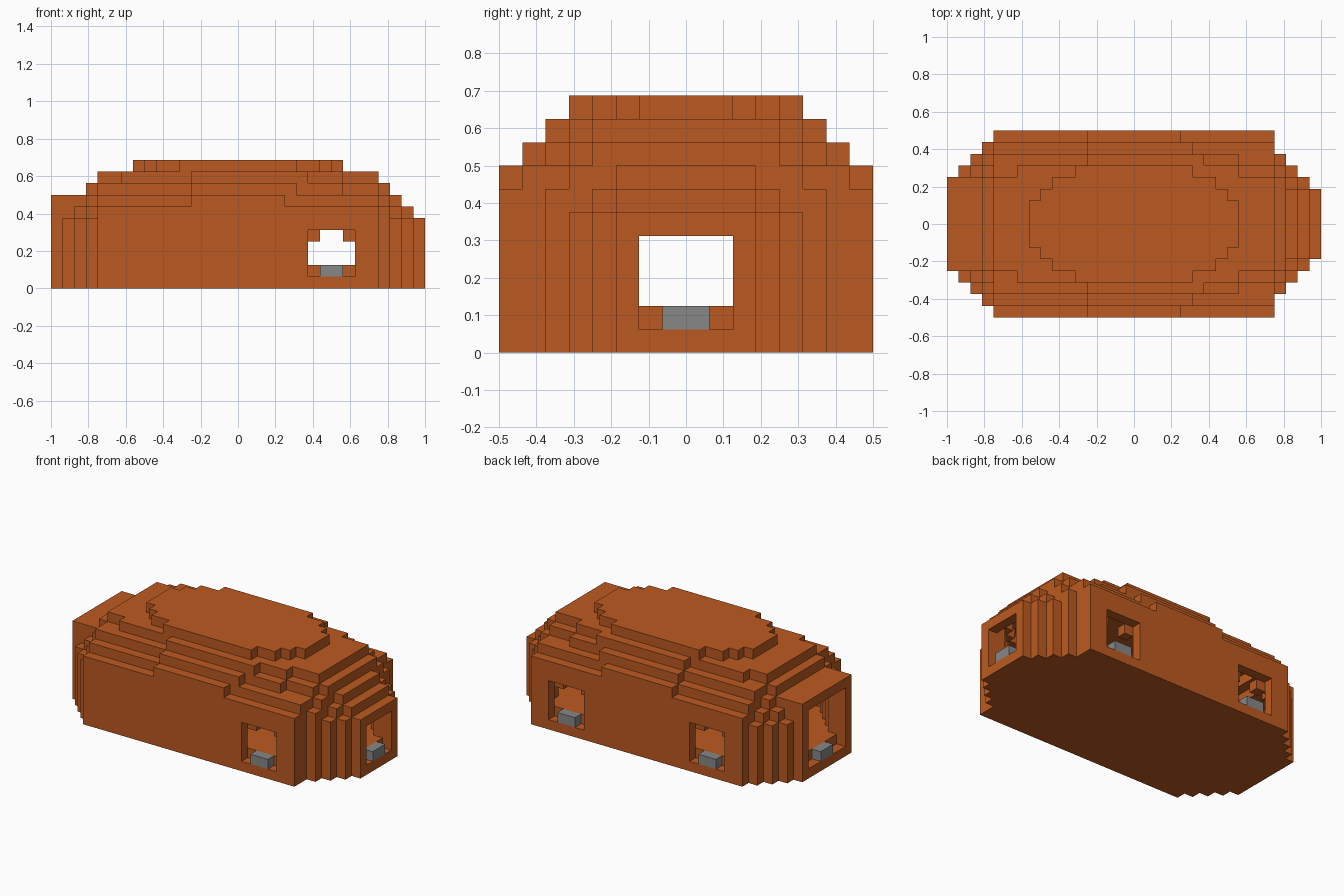
import bpy, bmesh
from mathutils import Vector

cube = bpy.data.objects.get("Cube")
if cube:
    bpy.data.objects.remove(cube, do_unlink=True)

U = 1 / 16  # edge of one block


def material(name, rgb):
    m = bpy.data.materials.new(name)
    m.use_nodes = True
    m.diffuse_color = (*rgb, 1)
    m.node_tree.nodes["Principled BSDF"].inputs["Base Color"].default_value = (*rgb, 1)
    return m


def box(x0, x1, y0, y1, z0, z1):
    return {(i, j, k) for i in range(x0, x1) for j in range(y0, y1) for k in range(z0, z1)}


def block_object(name, cells, solid, mat):
    """Skin a set of blocks, leaving out faces that touch another solid block."""
    bm = bmesh.new()
    verts = {}

    def vert(p):
        key = tuple(p)
        if key not in verts:
            verts[key] = bm.verts.new(Vector(key) * U)
        return verts[key]

    for c in sorted(cells):
        for axis in range(3):
            for side in (0, 1):
                near = list(c)
                near[axis] += 2 * side - 1
                if tuple(near) in solid:
                    continue
                a, b = (axis + 1) % 3, (axis + 2) % 3
                ring = []
                for da, db in ((0, 0), (1, 0), (1, 1), (0, 1)):
                    p = list(c)
                    p[axis] += side
                    p[a] += da
                    p[b] += db
                    ring.append(vert(p))
                bm.faces.new(ring if side else ring[::-1])
    mesh = bpy.data.meshes.new(name)
    bm.to_mesh(mesh)
    bm.free()
    mesh.materials.append(mat)
    obj = bpy.data.objects.new(name, mesh)
    bpy.context.collection.objects.link(obj)
    return obj


# Stepped hull: bottom and top block row, then (left x, right x, half depth)
LAYERS = [
    (0, 6, [(-12, 12, 8), (-13, 12, 7), (-14, 13, 6), (-15, 14, 5), (-16, 15, 4), (-16, 16, 3)]),
    (6, 7, [(-12, 12, 8), (-13, 13, 6), (-14, 13, 5), (-16, 14, 4), (-16, 15, 3)]),
    (7, 8, [(-4, 4, 8), (-12, 12, 7), (-13, 13, 5), (-16, 13, 4), (-16, 14, 3)]),
    (8, 9, [(-4, 5, 7), (-12, 9, 6), (-12, 12, 5), (-13, 13, 4)]),
    (9, 10, [(-4, 6, 6), (-10, 9, 5), (-12, 12, 4)]),
    (10, 11, [(-5, 5, 5), (-7, 7, 4), (-8, 8, 3), (-9, 9, 2)]),
]
hull = set()
for z0, z1, slabs in LAYERS:
    for x0, x1, h in slabs:
        hull |= box(x0, x1, -h, h, z0, z1)

# Hollow room with walls and roof one block thick above a raised floor
room = {
    (i, j, k) for i, j, k in hull
    if k >= 2 and (i, j, k + 1) in hull
    and all((i + a, j + b, k) in hull for a in (-1, 0, 1) for b in (-1, 0, 1))
}
hull -= room

# Side windows with rounded inner top corners and a sill block each
sills = set()
for x, y, inward in ((8, -8, 1), (8, 7, -1), (-8, 7, -1)):
    hull -= box(x - 2, x + 2, y, y + 1, 1, 5)
    for corner in (x - 2, x + 1):
        hull.add((corner, y + inward, 4))
    sills |= box(x - 1, x + 1, y, y + 1, 1, 2)

# End openings, the one at the tall end being larger
for x, h, top in ((15, 2, 5), (-16, 3, 7)):
    hull -= box(x, x + 1, -h, h, 1, top)
    sills |= box(x, x + 1, -1, 1, 1, 2)

orange = material("burnt orange", (0.50, 0.102, 0.015))
grey = material("stone grey", (0.242, 0.242, 0.242))
solid = hull | sills
block_object("hull", hull, solid, orange)
block_object("window_sills", sills, solid, grey)
